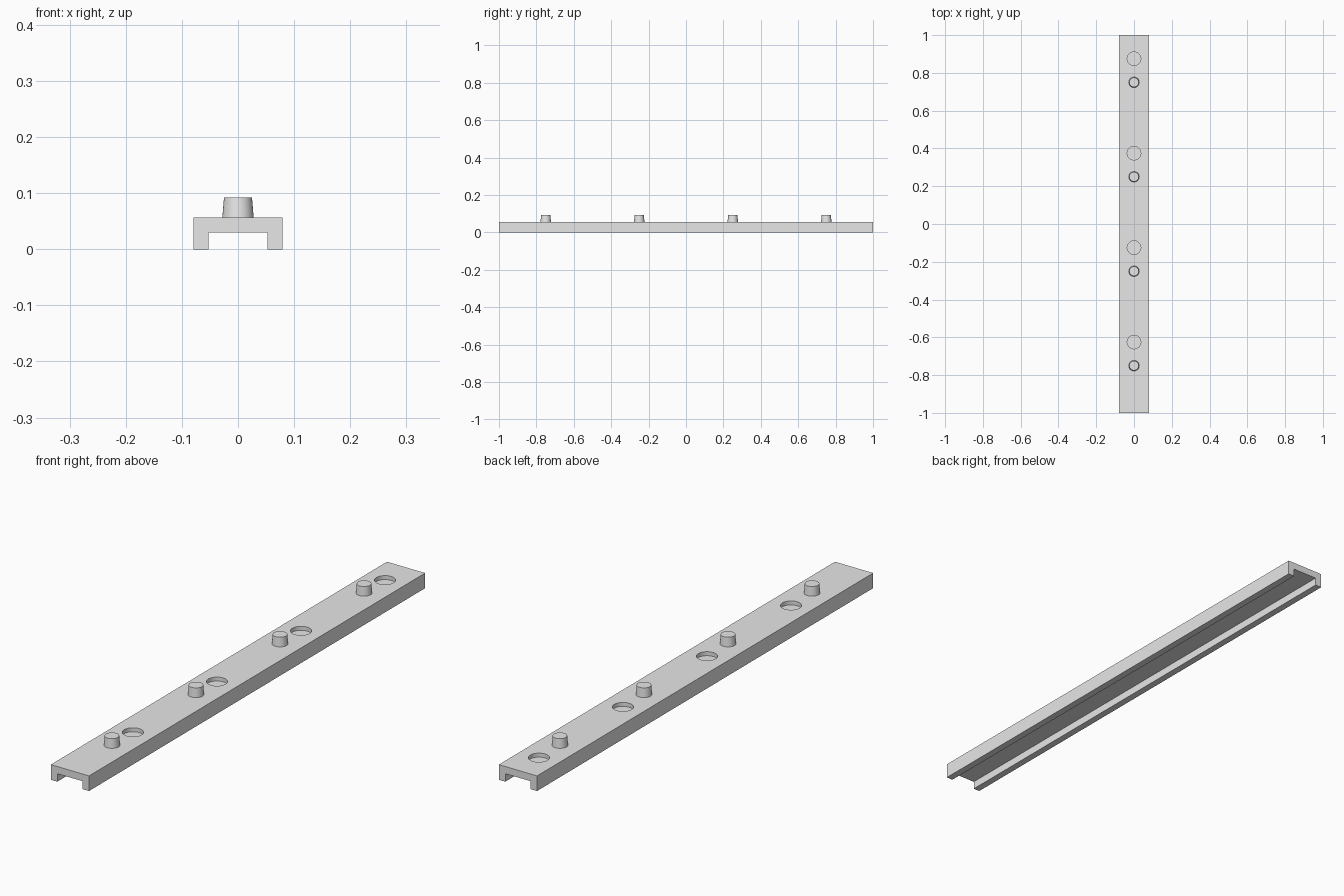
import bpy
import bmesh
from math import radians

cube = bpy.data.objects.get("Cube")
if cube:
    bpy.data.objects.remove(cube, do_unlink=True)

HALF_LENGTH = 1.0
TOP = 0.057
PEG_TOP = 0.092
HOLE_DEPTH = 0.015
PEG_SPOTS = [-0.75, -0.25, 0.25, 0.75]
HOLE_OFFSET = 0.125

grey = bpy.data.materials.new("light_grey")
grey.use_nodes = True
grey.diffuse_color = (0.8, 0.8, 0.8, 1)
grey.node_tree.nodes["Principled BSDF"].inputs["Base Color"].default_value = (0.8, 0.8, 0.8, 1)


def cone(name, y, z_low, z_high, r_low, r_high, sides=48):
    bpy.ops.mesh.primitive_cone_add(vertices=sides, radius1=r_low, radius2=r_high,
                                    depth=z_high - z_low,
                                    location=(0, y, (z_low + z_high) / 2))
    obj = bpy.context.object
    obj.name = name
    obj.data.materials.append(grey)
    return obj


def smooth(obj):
    bpy.ops.object.select_all(action="DESELECT")
    obj.select_set(True)
    bpy.context.view_layer.objects.active = obj
    bpy.ops.object.shade_smooth_by_angle(angle=radians(30))


# Channel rail: half profile mirrored, then extruded along its length
half = [(0.0795, TOP), (0.0795, 0), (0.0525, 0), (0.0525, 0.03)]
profile = half + [(-x, z) for x, z in reversed(half)]
bm = bmesh.new()
face = bm.faces.new([bm.verts.new((x, -HALF_LENGTH, z)) for x, z in profile])
ext = bmesh.ops.extrude_face_region(bm, geom=[face])
bmesh.ops.translate(bm, vec=(0, 2 * HALF_LENGTH, 0),
                    verts=[v for v in ext["geom"] if isinstance(v, bmesh.types.BMVert)])
bmesh.ops.recalc_face_normals(bm, faces=bm.faces)
mesh = bpy.data.meshes.new("rail")
bm.to_mesh(mesh)
bm.free()
rail = bpy.data.objects.new("rail", mesh)
bpy.context.collection.objects.link(rail)
mesh.materials.append(grey)

# Shallow round sockets cut into the top
for i, y in enumerate(PEG_SPOTS):
    cutter = cone(f"socket_cutter_{i + 1}", y + HOLE_OFFSET, TOP - HOLE_DEPTH,
                  TOP + 0.02, 0.036, 0.036)
    mod = rail.modifiers.new(f"socket_{i + 1}", "BOOLEAN")
    mod.operation = "DIFFERENCE"
    mod.solver = "EXACT"
    mod.object = cutter
    bpy.context.view_layer.objects.active = rail
    bpy.ops.object.modifier_apply(modifier=mod.name)
    bpy.data.objects.remove(cutter, do_unlink=True)
smooth(rail)

# Tapered pegs
for i, y in enumerate(PEG_SPOTS):
    smooth(cone(f"peg_{i + 1}", y, TOP - 0.002, PEG_TOP, 0.028, 0.025))
